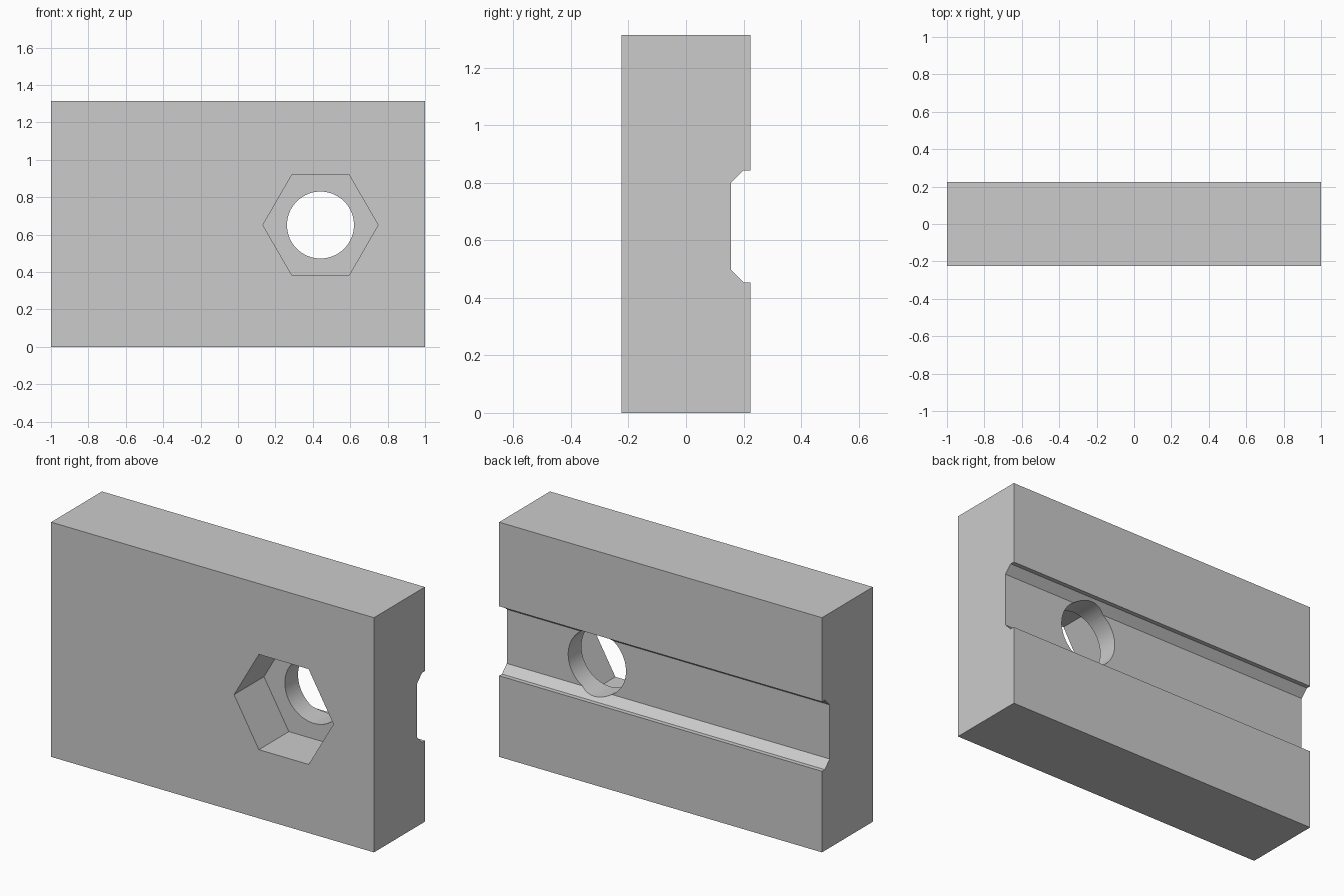
import bpy
import bmesh
import math
from mathutils import Matrix

old = bpy.data.objects.get("Cube")
if old:
    bpy.data.objects.remove(old, do_unlink=True)

HALF_DEPTH, HEIGHT = 0.225, 1.314
HOLE_X, HOLE_Z = 0.441, 0.651

grey = bpy.data.materials.new("light grey")
grey.use_nodes = True
grey.diffuse_color = (0.6, 0.6, 0.6, 1)
grey.node_tree.nodes["Principled BSDF"].inputs["Base Color"].default_value = (0.6, 0.6, 0.6, 1)


def make_object(name, bm):
    bmesh.ops.recalc_face_normals(bm, faces=bm.faces)
    mesh = bpy.data.meshes.new(name)
    bm.to_mesh(mesh)
    bm.free()
    mesh.materials.append(grey)
    obj = bpy.data.objects.new(name, mesh)
    bpy.context.collection.objects.link(obj)
    return obj


def cutter(name, radius, sides, y0, y1, turn=0):
    """Prism along y, centred on the bolt axis."""
    bm = bmesh.new()
    place = (Matrix.Translation((HOLE_X, (y0 + y1) / 2, HOLE_Z))
             @ Matrix.Rotation(math.pi / 2, 4, 'X') @ Matrix.Rotation(turn, 4, 'Z'))
    bmesh.ops.create_cone(bm, cap_ends=True, segments=sides, radius1=radius,
                          radius2=radius, depth=y1 - y0, matrix=place)
    obj = make_object(name, bm)
    obj.hide_render = True
    return obj


# Block: side profile with a chamfered groove in the back, extruded along x
profile = [(-HALF_DEPTH, 0), (HALF_DEPTH, 0), (HALF_DEPTH, 0.454), (0.2, 0.454),
           (0.157, 0.497), (0.157, 0.8), (0.2, 0.843), (HALF_DEPTH, 0.843),
           (HALF_DEPTH, HEIGHT), (-HALF_DEPTH, HEIGHT)]
bm = bmesh.new()
face = bm.faces.new([bm.verts.new((-1, y, z)) for y, z in profile])
side = bmesh.ops.extrude_face_region(bm, geom=[face])["geom"]
bmesh.ops.translate(bm, vec=(2, 0, 0),
                    verts=[v for v in side if isinstance(v, bmesh.types.BMVert)])
block = make_object("clamp_block", bm)

# Hexagonal nut pocket in the front (corners on the x axis), round hole through
cutters = [cutter("nut_pocket_cutter", 0.308, 6, -0.4, 0.04, math.pi / 6),
           cutter("bolt_hole_cutter", 0.179, 64, -0.5, 0.5)]
# Turn the hexagon if its corners do not reach the x axis
hexagon = cutters[0].data
if max(v.co.x for v in hexagon.vertices) < HOLE_X + 0.3:
    hexagon.transform(Matrix.Translation((HOLE_X, 0, HOLE_Z))
                      @ Matrix.Rotation(math.pi / 6, 4, 'Y')
                      @ Matrix.Translation((-HOLE_X, 0, -HOLE_Z)))

bpy.ops.object.select_all(action='DESELECT')
block.select_set(True)
bpy.context.view_layer.objects.active = block
for tool in cutters:
    cut = block.modifiers.new(tool.name, 'BOOLEAN')
    cut.operation = 'DIFFERENCE'
    cut.solver = 'EXACT'
    cut.object = tool
    bpy.ops.object.modifier_apply(modifier=cut.name)
for tool in cutters:
    bpy.data.objects.remove(tool, do_unlink=True)

bpy.ops.object.shade_smooth_by_angle(angle=math.radians(25))
